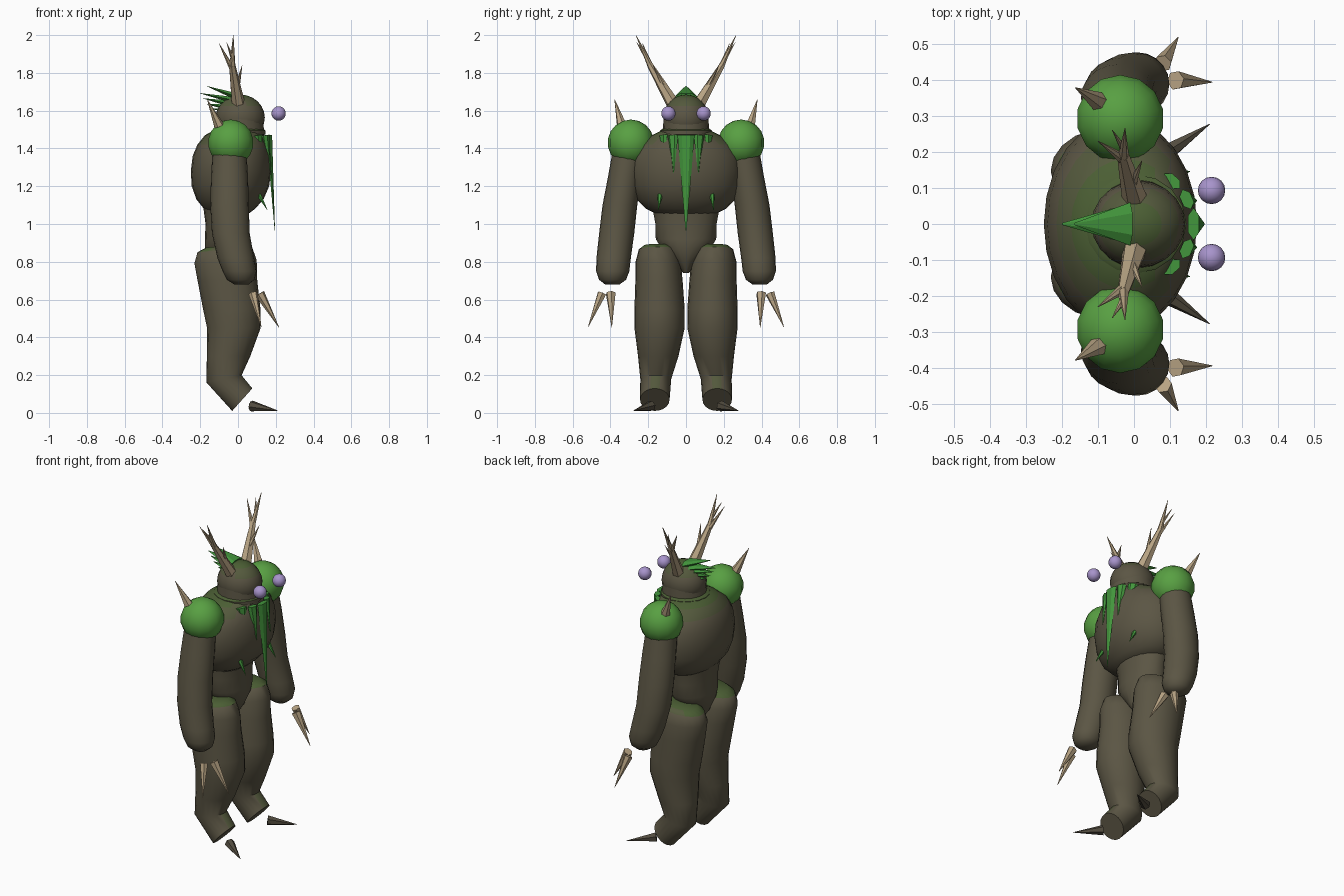
import bpy, bmesh, math
from mathutils import Vector, Matrix

if "Cube" in bpy.data.objects:
    bpy.data.objects.remove(bpy.data.objects["Cube"])


def mat(name, r, g, b):
    m = bpy.data.materials.new(name)
    m.diffuse_color = (r, g, b, 1)
    m.use_nodes = True
    m.node_tree.nodes["Principled BSDF"].inputs["Base Color"].default_value = m.diffuse_color
    return m


BARK = mat("bark brown", .105, .092, .058)
OLIVE = mat("olive bark", .088, .100, .046)
MOSS = mat("moss", .070, .112, .034)
GREEN = mat("shoulder green", .098, .350, .055)
LEAF = mat("leaf green", .055, .300, .045)
HORN = mat("horn tan", .480, .370, .230)
CLAW = mat("dark claw", .085, .072, .050)
EYE = mat("eye lilac", .390, .296, .600)


def finish(bm, name, mats, smooth=True):
    bmesh.ops.recalc_face_normals(bm, faces=bm.faces)
    bm.normal_update()
    if len(mats) == 3:      # upward faces grow mossy
        for f in bm.faces:
            f.material_index = 2 if f.normal.z > .82 else 1 if f.normal.z > .6 else 0
    me = bpy.data.meshes.new(name)
    bm.to_mesh(me)
    bm.free()
    ob = bpy.data.objects.new(name, me)
    bpy.context.collection.objects.link(ob)
    for m in mats:
        me.materials.append(m)
    if smooth:
        bpy.ops.object.select_all(action='DESELECT')
        ob.select_set(True)
        bpy.context.view_layer.objects.active = ob
        bpy.ops.object.shade_smooth_by_angle(angle=math.radians(50))
    return ob


def loft(name, rings, mats, n=20):
    """rings: x, y, z, radius x, radius y, tilt about y"""
    bm = bmesh.new()
    loops = []
    for x, y, z, rx, ry, t in rings:
        loop = []
        for i in range(n):
            a = math.tau * i / n
            u = rx * math.cos(a)
            loop.append(bm.verts.new((x + u * math.cos(t), y + ry * math.sin(a), z + u * math.sin(t))))
        loops.append(loop)
    for p, q in zip(loops, loops[1:]):
        for i in range(n):
            j = (i + 1) % n
            bm.faces.new((p[i], p[j], q[j], q[i]))
    bm.faces.new(loops[0])
    bm.faces.new(loops[-1])
    return finish(bm, name, mats)


def ball(name, c, r, mats, u=16, v=10):
    bm = bmesh.new()
    bmesh.ops.create_uvsphere(bm, u_segments=u, v_segments=v, radius=1)
    bmesh.ops.transform(bm, matrix=Matrix.Translation(c) @ Matrix.Diagonal((*r, 1)), verts=bm.verts)
    return finish(bm, name, mats)


def spikes(name, items, m, n=6):
    """items: base, tip, base radius, tip radius, width radius along the side vector, side vector"""
    bm = bmesh.new()
    for base, tip, r, rt, w, side in items:
        base, tip = Vector(base), Vector(tip)
        d = (tip - base).normalized()
        s = Vector(side)
        s = (s - d * s.dot(d)).normalized()
        o = d.cross(s)
        lo, hi = [], []
        for i in range(n):
            a = math.tau * i / n
            v = s * math.cos(a) * w + o * math.sin(a) * r
            lo.append(bm.verts.new(base + v))
            hi.append(bm.verts.new(tip + v * (rt / r)))
        bm.faces.new(lo)
        bm.faces.new(hi)
        for i in range(n):
            j = (i + 1) % n
            bm.faces.new((lo[i], lo[j], hi[j], hi[i]))
    return finish(bm, name, [m], smooth=False)


def horn(base, tip, r, rt=.001):
    return (base, tip, r, rt, r, (.3, 1, .2))


SKIN = [BARK, OLIVE, MOSS]

# Chest barrel: z, back x, front x, half width
chest = [(1.05, -.15, .05, .15), (1.08, -.18, .09, .21), (1.13, -.22, .135, .26),
         (1.20, -.245, .165, .285), (1.28, -.25, .175, .295), (1.36, -.24, .17, .285),
         (1.42, -.215, .155, .25), (1.47, -.175, .135, .18), (1.50, -.12, .12, .12)]
loft("chest", [((a + b) / 2, 0, z, (b - a) / 2, w, 0) for z, a, b, w in chest], SKIN, 24)

# Waist and pelvis wedge
waist = [(.74, .05, .015), (.80, .09, .06), (.87, .115, .13), (.92, .115, .16),
         (1.0, .112, .162), (1.10, .125, .18)]
loft("waist", [(-.06, 0, z, rx, ry, 0) for z, rx, ry in waist], SKIN)

# Neck, collar and head
loft("neck", [(.01, 0, 1.46, .13, .125, 0), (.012, 0, 1.57, .12, .118, 0)], [BARK])
loft("collar", [(.005, 0, 1.465, .125, .125, 0), (.005, 0, 1.475, .14, .137, 0),
                (.005, 0, 1.495, .14, .137, 0), (.005, 0, 1.505, .125, .122, 0)], SKIN, 16)
ball("head", (.012, 0, 1.563), (.13, .12, .122), SKIN, 20, 12)

# Crest of leaves sweeping back from the crown
fan = [((-.01, 0, 1.675), (-.165, 0, 1.73)), ((-.02, 0, 1.655), (-.20, 0, 1.692)),
       ((-.03, 0, 1.635), (-.185, 0, 1.665)), ((-.035, 0, 1.615), (-.165, 0, 1.635)),
       ((-.045, 0, 1.60), (-.135, 0, 1.61))]
spikes("crest", [(b, t, .02, .001, .06 - .006 * i, (0, 1, 0)) for i, (b, t) in enumerate(fan)], LEAF)

# Beard of hanging leaves around the collar
beard = []
for deg, rad, length, w in ((0, .165, .505, .045), (24, .160, .20, .030), (-24, .160, .20, .030),
                            (47, .155, .13, .030), (-47, .155, .13, .030)):
    a = math.radians(deg)
    c, s = math.cos(a), math.sin(a)
    beard.append(((rad * c, rad * s * 1.05, 1.47), ((rad + .03) * c, rad * s, 1.47 - length),
                  .018, .001, w, (-s, c, 0)))
spikes("beard", beard, LEAF)

for k, side in ((1, "left"), (-1, "right")):
    # Leg ending in a cut, forward-tilted foot
    leg = [(-.07, .15, .885, .10, .075, .1), (-.07, .15, .865, .145, .10, .1),
           (-.066, .147, .80, .165, .12, .05), (-.056, .143, .70, .158, .125, 0),
           (-.033, .14, .55, .152, .133, 0), (-.022, .14, .45, .142, .133, 0),
           (-.05, .147, .30, .115, .107, 0), (-.074, .16, .18, .095, .082, .2),
           (.0225, .165, .07, .08, .078, .84)]
    loft(side + "_leg", [(x, k * y, z, a, b, t) for x, y, z, a, b, t in leg], SKIN)

    # Arm with rounded end
    arm = [(-.045, .30, 1.38, .09, .09), (-.045, .325, 1.25, .098, .088), (-.045, .35, 1.10, .102, .092),
           (-.038, .367, .95, .10, .093), (-.012, .383, .82, .097, .091), (.008, .388, .75, .09, .088),
           (.014, .389, .705, .073, .072), (.018, .39, .68, .038, .038)]
    loft(side + "_arm", [(x, k * y, z, a, b, 0) for x, y, z, a, b in arm], SKIN)

    # Shoulder ball and its thorn
    ball(side + "_shoulder", (-.038, k * .292, 1.43), (.123,) * 3, [GREEN], 14, 9)
    spikes(side + "_shoulder_thorn", [horn((-.10, k * .34, 1.52), (-.163, k * .378, 1.66), .027)], HORN)

    # Eye
    ball(side + "_eye", (.215, k * .093, 1.585), (.038,) * 3, [EYE])

    # Antler: beam, two end tines and small side prongs
    spikes(side + "_antler", [
        horn((.005, k * .06, 1.62), (-.03, k * .19, 1.84), .037, .017),
        horn((-.03, k * .185, 1.83), (-.025, k * .265, 2.0), .017),
        horn((-.03, k * .18, 1.82), (-.10, k * .23, 1.955), .015),
        horn((-.01, k * .10, 1.70), (.022, k * .175, 1.84), .017),
        horn((-.03, k * .21, 1.88), (-.06, k * .26, 1.96), .010)], HORN)

    # Hand claws and foot claw
    spikes(side + "_hand_claws", [
        horn((.115, k * .398, .632), (.217, k * .393, .452), .027),
        horn((.08, k * .445, .632), (.123, k * .518, .455), .025)], HORN)
    spikes(side + "_foot_claw", [horn((.072, k * .185, .037), (.21, k * .277, .012), .029)], CLAW)

    # Small chest leaf
    spikes(side + "_chest_leaf", [((.085, k * .132, 1.20), (.155, k * .146, 1.075), .02, .001, .022, (0, 1, 0))], LEAF)
